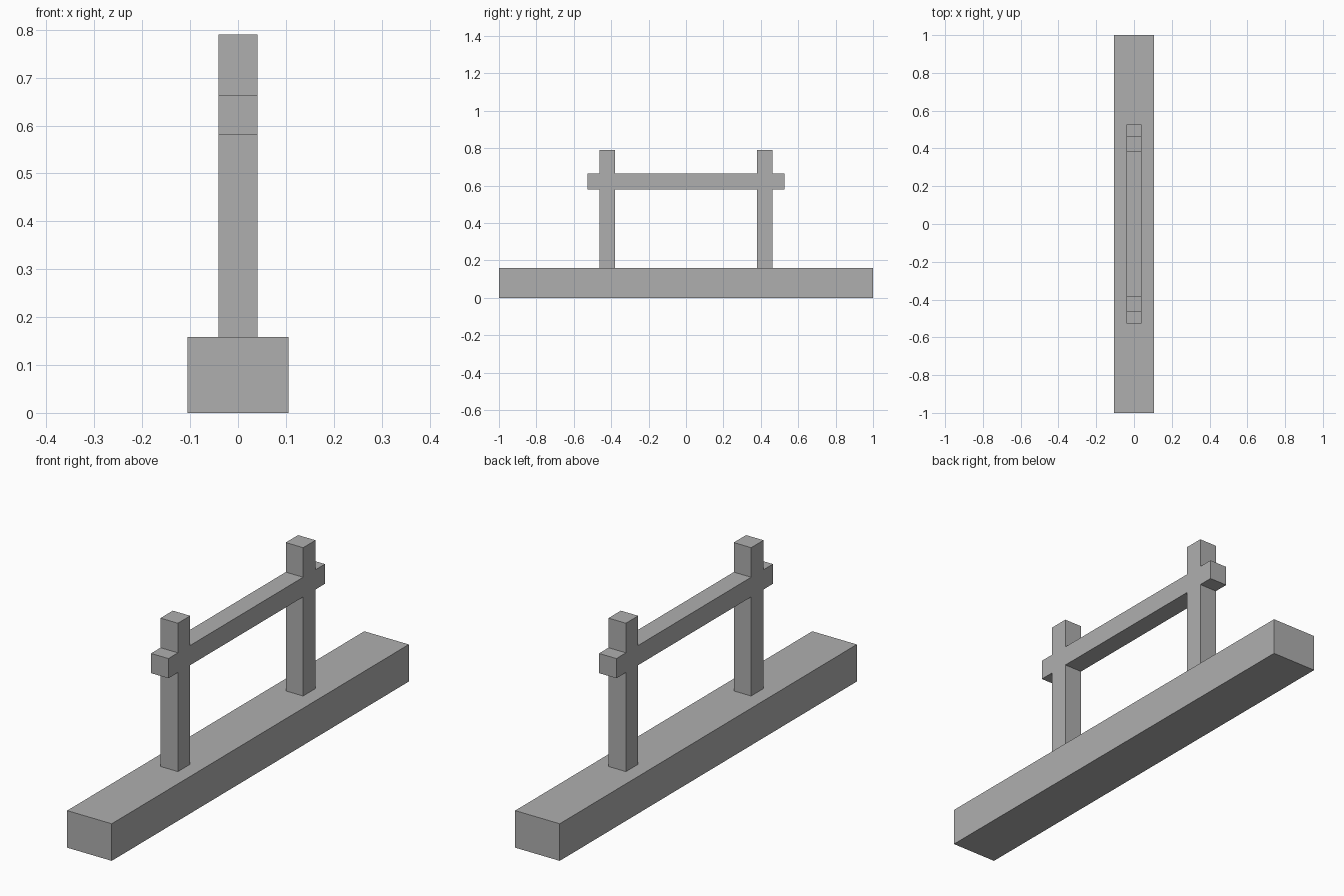
import bpy
import bmesh
from mathutils import Vector

cube = bpy.data.objects.get("Cube")
if cube:
    bpy.data.objects.remove(cube, do_unlink=True)

grey = bpy.data.materials.new("plain grey")
grey.use_nodes = True
colour = (0.43, 0.43, 0.43, 1)
grey.diffuse_color = colour
grey.node_tree.nodes["Principled BSDF"].inputs["Base Color"].default_value = colour


def add_object(name, bm):
    bmesh.ops.recalc_face_normals(bm, faces=bm.faces)
    mesh = bpy.data.meshes.new(name)
    bm.to_mesh(mesh)
    bm.free()
    mesh.materials.append(grey)
    obj = bpy.data.objects.new(name, mesh)
    bpy.context.collection.objects.link(obj)
    return obj


# Long base beam
BASE_TOP = 0.158
bm = bmesh.new()
bmesh.ops.create_cube(bm, size=1)
bmesh.ops.scale(bm, vec=(0.21, 2, BASE_TOP), verts=bm.verts)
bmesh.ops.translate(bm, vec=(0, 0, BASE_TOP / 2), verts=bm.verts)
add_object("base_beam", bm)

# Two posts joined by a flush cross rail, as one extruded silhouette
HALF = 0.041
ys = [-0.527, -0.463, -0.38, 0.38, 0.463, 0.527]
zs = [BASE_TOP, 0.58, 0.664, 0.79]
bm = bmesh.new()
for i in range(len(ys) - 1):
    for j in range(len(zs) - 1):
        is_post = i in (1, 3)
        is_rail = j == 1
        if is_post or is_rail:
            corners = [(i, j), (i + 1, j), (i + 1, j + 1), (i, j + 1)]
            bm.faces.new([bm.verts.new((-HALF, ys[a], zs[b])) for a, b in corners])
bmesh.ops.remove_doubles(bm, verts=bm.verts, dist=0.001)
extruded = bmesh.ops.extrude_face_region(bm, geom=bm.faces[:], use_keep_orig=True)
moved = [g for g in extruded["geom"] if isinstance(g, bmesh.types.BMVert)]
bmesh.ops.translate(bm, vec=Vector((2 * HALF, 0, 0)), verts=moved)
add_object("posts_and_rail", bm)
